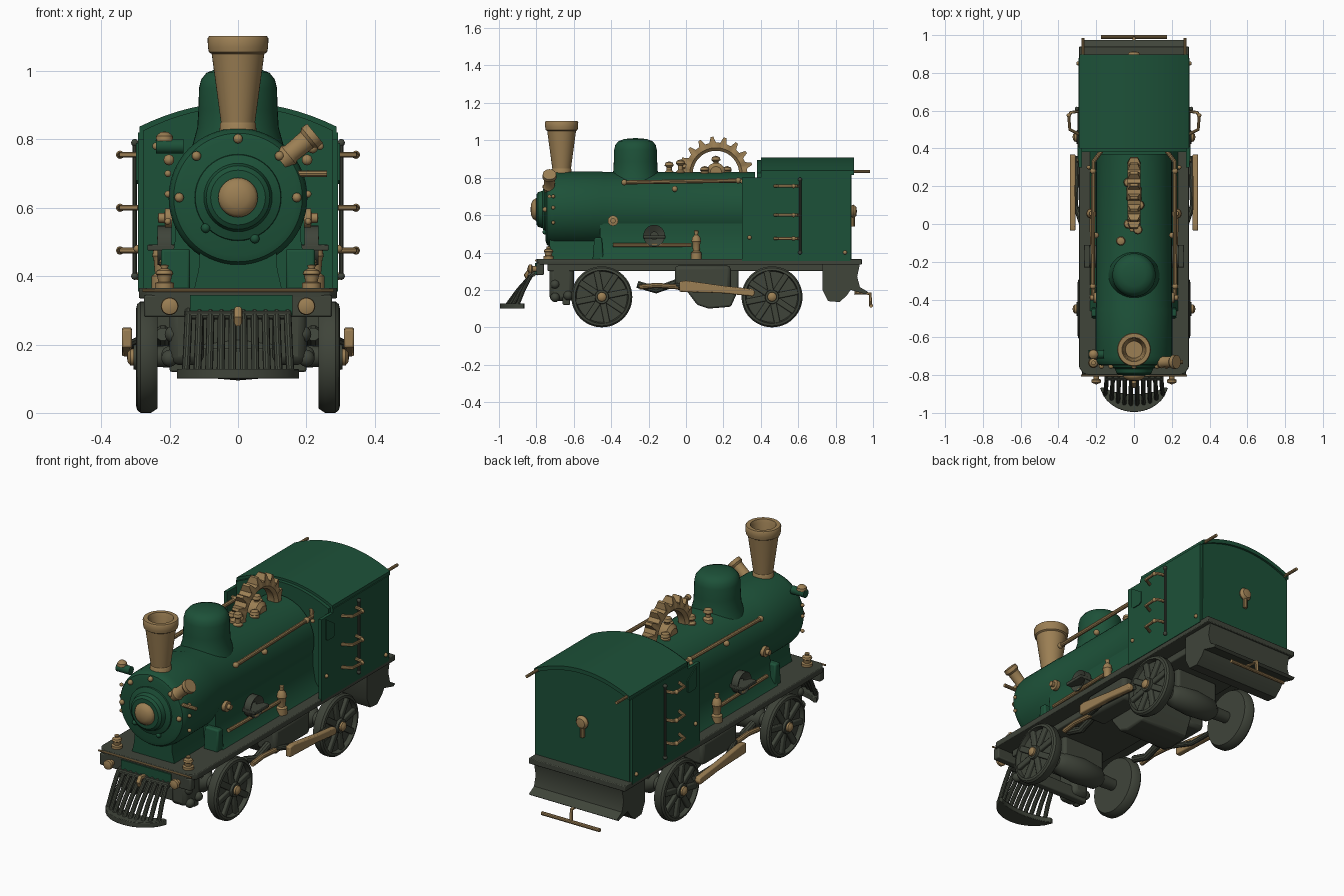
import bpy, bmesh, math
from mathutils import Vector, Matrix

if "Cube" in bpy.data.objects:
    bpy.data.objects.remove(bpy.data.objects["Cube"])

def material(name, c):
    m = bpy.data.materials.new(name)
    m.diffuse_color = (*c, 1)
    m.use_nodes = True
    m.node_tree.nodes["Principled BSDF"].inputs["Base Color"].default_value = m.diffuse_color
    return m

GREEN = material("dark green paint", (0.012, 0.082, 0.040))
BRASS = material("brass", (0.33, 0.212, 0.088))
IRON = material("grey iron", (0.050, 0.058, 0.042))

def finish(name, bm, mat, bevel=0):
    bmesh.ops.remove_doubles(bm, verts=bm.verts, dist=1e-5)
    bmesh.ops.recalc_face_normals(bm, faces=bm.faces)
    me = bpy.data.meshes.new(name)
    bm.to_mesh(me)
    bm.free()
    me.materials.append(mat)
    ob = bpy.data.objects.new(name, me)
    bpy.context.collection.objects.link(ob)
    if bevel:
        b = ob.modifiers.new("bevel", 'BEVEL')
        b.width, b.segments = bevel, 2
    return ob

def box(name, x, y, z, mat, bevel=0.006):
    bm = bmesh.new()
    bmesh.ops.create_cube(bm, size=1)
    for v in bm.verts:
        v.co = [a + (c + 0.5) * (b - a) for c, (a, b) in zip(v.co, (x, y, z))]
    return finish(name, bm, mat, bevel)

def lathe(name, prof, loc, d, mat, n=40):
    """Revolve (radius, height) points about direction d."""
    bm = bmesh.new()
    m = Matrix.Translation(loc) @ Vector(d).to_track_quat('Z', 'Y').to_matrix().to_4x4()
    rings = [[bm.verts.new(m @ Vector((r * math.cos(t), r * math.sin(t), h)))
              for t in (2 * math.pi * i / n for i in range(n))] for r, h in prof]
    for a, b in zip(rings, rings[1:]):
        for i in range(n):
            j = (i + 1) % n
            bm.faces.new((a[i], a[j], b[j], b[i]))
    return finish(name, bm, mat)

def prism(name, pts, axis, a0, a1, mat, bevel=0):
    """Extrude a 2D outline along axis; the other two axes keep their order."""
    bm = bmesh.new()
    def at(p, a):
        q = list(p)
        q.insert("xyz".index(axis), a)
        return bm.verts.new(q)
    lo, hi = [at(p, a0) for p in pts], [at(p, a1) for p in pts]
    bm.faces.new(lo)
    bm.faces.new(hi)
    for i in range(len(pts)):
        j = (i + 1) % len(pts)
        bm.faces.new((lo[i], lo[j], hi[j], hi[i]))
    return finish(name, bm, mat, bevel)

def tube(name, pts, r, mat):
    cu = bpy.data.curves.new(name, 'CURVE')
    cu.dimensions, cu.bevel_depth, cu.bevel_resolution, cu.use_fill_caps = '3D', r, 3, True
    sp = cu.splines.new('POLY')
    sp.points.add(len(pts) - 1)
    for p, c in zip(sp.points, pts):
        p.co = (*c, 1)
    cu.materials.append(mat)
    bpy.context.collection.objects.link(bpy.data.objects.new(name, cu))

def balls(name, pts, r, mat):
    bm = bmesh.new()
    for p in pts:
        bmesh.ops.create_uvsphere(bm, u_segments=14, v_segments=8, radius=r, matrix=Matrix.Translation(p))
    return finish(name, bm, mat)

# boiler, smokebox door and its brass knob
lathe("boiler", [(0, 0), (.17, 0), (.188, .006), (.196, .018), (.2, .03), (.203, .05), (.203, .3), (.2, .31),
                 (.2, 1.12), (0, 1.12)], (0, -.75, .63), (0, 1, 0), GREEN, 56)
lathe("smokebox_door", [(.13, -.01), (.125, .012), (.1, .022), (.093, .045), (.08, .055), (0, .058)],
      (0, -.745, .63), (0, -1, 0), GREEN)
lathe("door_knob", [(.058, -.01), (.058, .008), (.05, .02), (.03, .03), (0, .034)],
      (0, -.798, .63), (0, -1, 0), BRASS, 28)
balls("door_rivets", [(.172 * math.cos(t), -.753, .63 + .172 * math.sin(t))
                      for t in (math.pi / 2 + i * math.pi / 4 for i in (0, 1, 2, 6, 7))], .014, BRASS)
balls("lower_door_rivets", [(.13 * math.cos(t), -.753, .63 + .13 * math.sin(t)) for t in (3.9, 5.1)], .014, GREEN)

# saddle and flared boiler base
prism("saddle", [(-.13, .355), (.13, .355), (.115, .42), (.11, .5), (-.11, .5), (-.115, .42)], 'y', -.73, -.42, GREEN)
prism("boiler_base", [(-.24, .355), (.24, .355), (.2, .41), (.185, .5), (.185, .56), (-.185, .56),
                      (-.185, .5), (-.2, .41)], 'y', -.46, .4, GREEN)

# chimney and dome
lathe("chimney", [(.055, -.04), (.053, .02), (.05, .025), (.077, .225), (.085, .23), (.088, .245), (.089, .27),
                  (.085, .277), (.064, .277), (.058, .26), (.045, .15), (0, .15)], (0, -.665, .825), (0, 0, 1), BRASS)
lathe("steam_dome", [(.15, -.08), (.13, -.01), (.119, .03), (.116, .08), (.114, .145), (.108, .17), (.092, .19),
                     (.06, .202), (0, .207)], (0, -.27, .805), (0, 0, 1), GREEN)

# toothed gear rising out of the boiler
bm = bmesh.new()
N, loops = 90, []
for i in range(N):
    a = 2 * math.pi * (i + .5) / N
    ro, w = (.168, .034) if i % 5 < 3 else (.2, .02)
    loops.append([bm.verts.new((x, .16 + r * math.cos(a), .82 + r * math.sin(a)))
                  for r, x in ((.124, -.02), (.14, -.034), (ro, -w), (ro, w), (.14, .034), (.124, .02))])
for i in range(N):
    a, b = loops[i], loops[(i + 1) % N]
    for k in range(6):
        bm.faces.new((a[k], a[(k + 1) % 6], b[(k + 1) % 6], b[k]))
finish("gear_ring", bm, BRASS)
lathe("gear_hub", [(0, -.04), (.03, -.04), (.05, -.025), (.05, .025), (.03, .04), (0, .04)], (0, .16, .83), (1, 0, 0), BRASS, 20)
for y, x, h in ((-.09, -.07, .06), (-.03, .02, .07), (.0, -.03, .05), (.16, 0, .09), (.1, .03, .035), (.22, -.03, .035)):
    lathe("boiler_valve", [(.025, -.03), (.025, .01), (.014, .02), (.014, h - .025), (.025, h - .015),
                           (.02, h), (0, h + .008)], (x, y, .82), (0, 0, 1), BRASS, 16)

# cab, roof and thin side sheets
top = [(x, .908 - .85 * x * x) for x in (.288 - .576 * i / 16 for i in range(17))]
prism("cab_body", [(-.28, .355), (.28, .355)] + [(x * .965, z - .012) for x, z in top], 'y', .38, .885, GREEN)
prism("cab_roof", top + [(x, z - .022) for x, z in reversed(top)], 'y', .40, .897, GREEN)
for s in (-1, 1):
    xs = sorted((s * .275, s * .293))
    prism("cab_side", [(.3, .355), (.88, .355), (.88, .82), (.4, .82), (.4, .8), (.3, .8)], 'x', *xs, GREEN)
    prism("side_window_panel", [(.335, .68), (.35, .67), (.395, .67), (.41, .68), (.41, .74), (.335, .79)], 'x',
          s * .29, s * .298, GREEN)
    # entry handles, pole and rear grips
    for z in (.475, .6, .755):
        tube("step_rung", [(s * .28, .6, z), (s * .335, .59, z), (s * .345, .57, z), (s * .34, .5, z), (s * .29, .475, z)],
             .0085, BRASS)
        balls("rung_end", [(s * .345, .575, z)], .012, BRASS)
    tube("cab_pole", [(s * .302, .61, .4), (s * .302, .61, .79)], .007, IRON)
    balls("pole_ends", [(s * .302, .61, .4), (s * .302, .61, .79)], .011, IRON)
    tube("rear_grip", [(s * .27, .87, .832), (s * .27, .985, .832)], .0085, BRASS)
    balls("cab_rivets", [(s * .295, y, z) for y, z in ((.34, .48), (.85, .4))] + [(s * .24, .3, .78)], .011, BRASS)
lathe("rear_lamp", [(.0, 0), (.03, 0), (.036, .012), (.025, .028), (0, .032)], (0, .882, .62), (0, 1, 0), BRASS, 20)
tube("rear_lamp_stem", [(0, .892, .54), (0, .892, .6)], .012, BRASS)

# running deck, front beam and rear apron
prism("running_deck", [(-.29, .94), (-.29, -.76), (-.27, -.79), (-.24, -.8), (.24, -.8), (.27, -.79), (.29, -.76), (.29, .94)],
      'z', .335, .366, IRON, .004)
box("front_beam", (-.275, .275), (-.8, -.76), (.28, .345), IRON)
box("front_beam_panel", (-.14, .16), (-.807, -.795), (.285, .345), GREEN, 0)
tube("beam_trim", [(-.28, -.802, .358), (.28, -.802, .358)], .005, BRASS)
prism("rear_apron", [(.73, .34), (.73, .2), (.76, .14), (.82, .135), (.86, .17), (.88, .2), (.96, .178), (.975, .188),
                     (.93, .215), (.915, .27), (.93, .34)], 'x', -.265, .265, IRON)
tube("rear_arm", [(0, .9, .185), (0, .985, .18), (0, .988, .115)], .009, BRASS)
tube("rear_coupling_bar", [(-.175, .99, .115), (.175, .99, .115)], .01, BRASS)

# cowcatcher
def nose(x, r):
    return -.83 - r * math.sqrt(max(0, 1 - (x / .185) ** 2))
xs = [-.18 + .36 * i / 20 for i in range(21)]
prism("cowcatcher_plate", [(x, nose(x, .165)) for x in xs] + [(x, nose(x, .07)) for x in reversed(xs[1:-1])],
      'z', .1, .128, IRON, .003)
for i in range(10):
    x = -.153 + .034 * i
    y = nose(x, .13)
    tube("cowcatcher_bar", [(x * .95, -.79, .3), (x * .95, -.83, .275), (x * .97, (y - .835) / 2, .2), (x, y, .115)], .0115, IRON)
tube("cowcatcher_rail", [(-.155, -.815, .285), (.155, -.815, .285)], .013, IRON)
tube("front_hook", [(0, -.79, .29), (0, -.84, .3), (0, -.855, .28), (0, -.845, .26)], .013, BRASS)

# wheels with raised rim, spokes, hub and brass cap
for s in (-1, 1):
    for y in (-.45, .46):
        c = (s * .235, y, .163)
        lathe("wheel", [(0, 0), (.15, 0), (.163, .02), (.163, .05), (.155, .06), (.142, .063), (.136, .04), (.04, .042),
                        (.036, .07), (0, .07)], c, (s, 0, 0), IRON, 48)
        bm = bmesh.new()
        for i in range(8):
            bmesh.ops.create_cube(bm, size=1, matrix=Matrix.Translation((s * .28, y, .163))
                                  @ Matrix.Rotation(i * math.pi / 4 + .2, 4, 'X')
                                  @ Matrix.Translation((0, .08, 0)) @ Matrix.Diagonal((.024, .13, .032, 1)))
        finish("wheel_spokes", bm, IRON, .006)
        lathe("wheel_cap", [(.026, .06), (.024, .08), (.014, .088), (0, .09)], c, (s, 0, 0), BRASS, 16)
    # connecting rod, guide and crosshead
    prism("connecting_rod", [(-.035, .19), (-.035, .245), (.0, .25), (.2, .222), (.36, .205), (.37, .185), (.36, .165),
                             (.2, .182)], 'x', s * .31, s * .34, BRASS, .006)
    tube("rod_guide", [(s * .3, .36, .19), (s * .31, .1, .2), (s * .26, -.05, .225)], .014, IRON)
    tube("valve_rod", [(s * .26, -.25, .215), (s * .26, -.16, .225), (s * .26, -.03, .215)], .014, BRASS)
    box("steam_cylinder", sorted((s * .15, s * .27)), (-.06, .24), (.2, .33), IRON, .02)
    tube("brake_pipe", [(s * .22, -.26, .23), (s * .22, -.16, .2), (s * .22, -.02, .25)], .02, IRON)
    box("front_spring_box", sorted((s * .1, s * .2)), (-.73, -.6), (.14, .34), IRON, .025)
    balls("spring_knobs", [(s * .2, -.7, .16), (s * .2, -.63, .17), (s * .19, -.7, .23)], .025, IRON)
    # buffers and deck lamps
    lathe("buffer", [(.015, -.01), (.015, .02), (.026, .025), (.024, .04), (0, .05)], (s * .2, -.8, .312), (0, -1, 0), BRASS, 18)
    for y, x, h in ((-.735, .215, .65), (.055, .225, 1.45)):
        lathe("deck_lamp", [(.028, 0), (.028, .025 * h), (.018, .03 * h), (.022, .06 * h), (.026, .065 * h), (.022, .08 * h),
                            (.01, .09 * h), (.012, .105 * h), (0, .108 * h)], (s * x, y, .364), (0, 0, 1), BRASS, 18)
    # boiler rails, side pipe, side pump
    tube("boiler_rail", [(s * .17, .39, .79), (s * .215, .33, .785), (s * .218, -.33, .775)], .0115, BRASS)
    balls("rail_knobs", [(s * .218, -.33, .775), (s * .217, .28, .785), (s * .202, -.06, .74)], .016, BRASS)
    tube("side_pipe", [(s * .215, -.39, .44), (s * .225, .03, .44)], .011, BRASS)
    lathe("side_wheel", [(.02, .02), (.04, .03), (.058, .04), (.058, 0), (0, 0)], (s * .195, -.17, .49), (s, 0, 0), IRON, 24)
    box("pump_plate", sorted((s * .18, s * .265)), (-.23, -.11), (.475, .492), IRON, .003)
    lathe("boiler_valve_side", [(.028, 0), (.028, .02), (.014, .022), (.014, .04), (0, .042)], (s * .193, -.39, .57), (s, 0, 0), BRASS, 16)
    prism("boiler_bracket", [(-.5, .36), (-.44, .36), (-.45, .48), (-.49, .48)], 'x', s * .14, s * .225, GREEN, .008)
    balls("smokebox_rivets", [(s * .205, -.71, z) for z in (.56, .64, .7)], .01, BRASS)

# slanted whistle on one side, green canister on the other, small spout
lathe("whistle", [(0, 0), (.03, 0), (.034, .03), (.028, .04), (.03, .1), (.038, .11), (.036, .13), (0, .13)],
      (.125, -.73, .735), (.75, 0, .62), BRASS, 20)
tube("whistle_spout", [(.17, -.73, .7), (.26, -.73, .7)], .01, BRASS)
lathe("canister", [(0, 0), (.022, 0), (.022, .08), (0, .08)], (-.16, -.69, .78), (-1, 0, 0), GREEN, 18)
lathe("canister_cap", [(.026, 0), (.024, .015), (.012, .026), (0, .028)], (-.215, -.69, .795), (0, 0, 1), BRASS, 18)

# underframe, axles, ash pan
box("chassis", (-.2, .2), (-.74, .75), (.3, .34), IRON)
prism("ash_pan", [(-.03, .33), (.0, .2), (.06, .12), (.12, .1), (.24, .11), (.28, .2), (.28, .33)], 'x', -.15, .15, IRON, .01)
for y in (-.45, .46):
    lathe("axle", [(0, -.25), (.03, -.25), (.035, -.15), (.06, -.12), (.07, 0), (.06, .12), (.035, .15), (.03, .25), (0, .25)],
          (0, y, .165), (1, 0, 0), IRON, 24)
    box("axle_hanger", (-.13, .13), (y - .05, y + .05), (.17, .31), IRON, .015)
box("front_cross_beam", (-.2, .2), (-.66, -.62), (.12, .19), IRON)

# turn tubes into meshes and smooth everything by angle
bpy.ops.object.select_all(action='DESELECT')
curves = [o for o in bpy.context.scene.objects if o.type == 'CURVE']
for o in curves:
    o.select_set(True)
bpy.context.view_layer.objects.active = curves[0]
bpy.ops.object.convert(target='MESH')
bpy.ops.object.select_all(action='SELECT')
bpy.ops.object.shade_smooth_by_angle(angle=math.radians(35))
